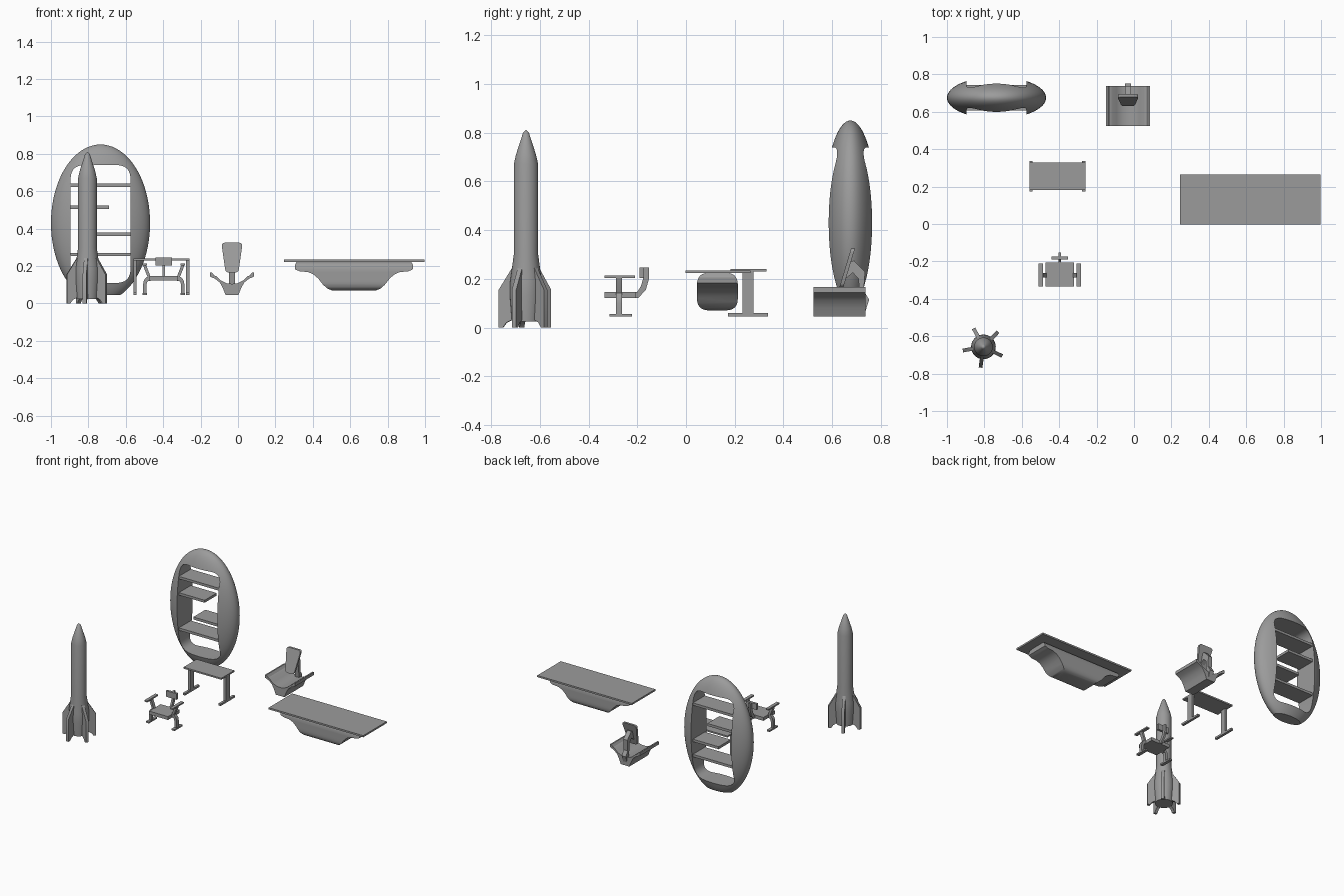
import bpy, bmesh, math
from mathutils import Vector, Matrix

cube = bpy.data.objects.get("Cube")
if cube:
    bpy.data.objects.remove(cube, do_unlink=True)

grey = bpy.data.materials.new("mid_grey")
grey.use_nodes = True
grey.diffuse_color = (0.33, 0.33, 0.33, 1)
grey.node_tree.nodes["Principled BSDF"].inputs["Base Color"].default_value = (0.33, 0.33, 0.33, 1)


def finish(name, bm, smooth=True):
    bmesh.ops.recalc_face_normals(bm, faces=bm.faces[:])
    mesh = bpy.data.meshes.new(name)
    bm.to_mesh(mesh)
    bm.free()
    mesh.materials.append(grey)
    ob = bpy.data.objects.new(name, mesh)
    bpy.context.collection.objects.link(ob)
    if smooth:
        shade(ob)
    return ob


def shade(ob):
    bpy.ops.object.select_all(action='DESELECT')
    ob.select_set(True)
    bpy.context.view_layer.objects.active = ob
    bpy.ops.object.shade_smooth_by_angle(angle=math.radians(32))


def soften(pts, r, steps=5):
    """Round every corner of a closed outline."""
    out = []
    for i, p in enumerate(pts):
        p, a, b = Vector(p), Vector(pts[i - 1]), Vector(pts[(i + 1) % len(pts)])
        s = p + (a - p).normalized() * min(r, (a - p).length * 0.49)
        e = p + (b - p).normalized() * min(r, (b - p).length * 0.49)
        for k in range(steps + 1):
            t = k / steps
            out.append(s * (1 - t) ** 2 + p * 2 * t * (1 - t) + e * t * t)
    return out


def rect(u0, u1, v0, v1):
    return [(u0, v0), (u1, v0), (u1, v1), (u0, v1)]


def prism(name, pts, axis, lo, hi):
    """Extrude an outline along x (outline in y, z) or along y (outline in x, z)."""
    bm = bmesh.new()
    place = (lambda p, d: (d, p[0], p[1])) if axis == 'x' else (lambda p, d: (p[0], d, p[1]))
    face = bm.faces.new([bm.verts.new(place(p, lo)) for p in pts])
    ext = bmesh.ops.extrude_face_region(bm, geom=[face])
    step = Vector(place((0, 0), hi - lo))
    bmesh.ops.translate(bm, vec=step, verts=[g for g in ext["geom"] if isinstance(g, bmesh.types.BMVert)])
    return finish(name, bm)


def box(name, x0, x1, y0, y1, z0, z1):
    return prism(name, rect(x0, x1, z0, z1), 'y', y0, y1)


def boolean(ob, cutter, operation):
    cutter.hide_render = True
    mod = ob.modifiers.new("shape", 'BOOLEAN')
    mod.object, mod.operation, mod.solver = cutter, operation, 'EXACT'
    bpy.context.view_layer.objects.active = ob
    bpy.ops.object.modifier_apply(modifier=mod.name)
    bpy.data.objects.remove(cutter, do_unlink=True)
    shade(ob)


def mirror_outline(half, cx):
    """Complete an outline given as offsets from the centre line."""
    return [(cx - u, v) for u, v in half] + [(cx + u, v) for u, v in reversed(half)]


# Rocket body, turned from a profile
RX, RY = -0.805, -0.657
bm = bmesh.new()
profile = [(0, .025), (.058, .025), (.066, .13), (.065, .19), (.05, .3), (.05, .67),
           (.041, .71), (.012, .8), (0, .812)]
vs = [bm.verts.new((r, 0, z)) for r, z in profile]
edges = [bm.edges.new(pair) for pair in zip(vs, vs[1:])]
bmesh.ops.spin(bm, geom=vs + edges, cent=(0, 0, 0), axis=(0, 0, 1), angle=math.tau, steps=32)
bmesh.ops.remove_doubles(bm, verts=bm.verts[:], dist=0.0005)
rocket = finish("rocket_body", bm)
rocket.location = (RX, RY, 0)

# Five rocket fins
for i in range(5):
    fin = prism(f"rocket_fin_{i + 1}", [(.04, .04), (.08, .02), (.095, 0), (.112, 0), (.112, .155), (.05, .255), (.04, .255)],
                'y', -.01, .01)
    fin.location = (RX, RY, 0)
    fin.rotation_euler.z = math.radians(262 + 72 * i)

# Egg shaped shelf frame: ellipsoid with a flat foot and a rounded opening
SX, SY = -0.735, 0.675
bm = bmesh.new()
bmesh.ops.create_uvsphere(bm, u_segments=64, v_segments=40, radius=1)
bmesh.ops.transform(bm, verts=bm.verts[:],
                    matrix=Matrix.Translation((SX, SY, .43)) @ Matrix.Diagonal((.265, .112, .42, 1)))
cut = bmesh.ops.bisect_plane(bm, geom=bm.verts[:] + bm.edges[:] + bm.faces[:], plane_co=(0, 0, .045),
                             plane_no=(0, 0, -1), clear_outer=True)
bmesh.ops.contextual_create(bm, geom=[g for g in cut["geom_cut"] if isinstance(g, bmesh.types.BMEdge)])
frame = finish("shelf_frame", bm)
opening = prism("opening_cutter", soften(rect(-.895, -.575, .11, .74), .075, 8), 'y', SY - .3, SY + .3)
boolean(frame, opening, 'DIFFERENCE')

# Shelves, two full width and two half width
for i, (x0, x1, z) in enumerate([(-.9, -.57, .632), (-.9, -.69, .515), (-.78, -.57, .371), (-.9, -.57, .262)]):
    box(f"shelf_{i + 1}", x0, x1, SY - .068, SY + .068, z - .009, z + .009)

# Small desk with T shaped legs
box("desk_top", -.56, -.26, .182, .33, .23, .241)
for side, x in (("right", -.551), ("left", -.268)):
    box(f"desk_leg_{side}", x - .009, x + .009, .233, .277, .055, .232)
    box(f"desk_foot_{side}", x - .009, x + .009, .173, .337, .045, .059)

# Small chair: seat, backrest and curved spine
CX = -0.397
box("chair_seat", CX - .075, CX + .075, -.335, -.205, .122, .146)
box("chair_backrest", CX - .043, CX + .043, -.19, -.173, .203, .246)
spine = [(-.22, .122), (-.195, .122), (-.165, .155), (-.152, .2), (-.152, .246), (-.175, .246),
         (-.175, .205), (-.185, .17), (-.2, .146), (-.22, .146)]
prism("chair_spine", spine, 'x', CX - .007, CX + .007)

# Chair arms, struts, bent legs and feet, on both sides
leg = [(.07, .142), (.09, .142), (.106, .125), (.111, .1), (.111, .05), (.093, .05),
       (.093, .1), (.087, .118), (.07, .122)]
strut = [(.07, .142), (.092, .2), (.11, .21), (.106, .19), (.084, .137)]
for side, s in (("right", -1), ("left", 1)):
    a, b = sorted((CX + s * .09, CX + s * .113))
    box(f"chair_arm_{side}", a, b, -.335, -.21, .204, .214)
    box(f"chair_foot_{side}", a, b, -.315, -.222, .045, .056)
    prism(f"chair_leg_{side}", [(CX + s * u, v) for u, v in leg], 'y', -.287, -.263)
    prism(f"chair_strut_{side}", [(CX + s * u, v) for u, v in strut], 'y', -.287, -.263)

# Lounge chair shell: winged profile extruded front to back
LX = -0.032
shell = [(0, .105), (.03, .108), (.06, .123), (.083, .146), (.095, .15), (.108, .166), (.118, .166),
         (.118, .144), (.09, .132), (.065, .112), (.048, .08), (.034, .045)]
prism("lounge_shell", mirror_outline(shell, LX)[:-1], 'y', .523, .738)

# Lounge chair tilted backrest and bent stem behind it
back = prism("lounge_backrest", soften([(LX - .034, .165), (LX + .034, .165), (LX + .057, .325), (LX - .057, .325)], .02),
             'y', .63, .646)
for v in back.data.vertices:
    v.co.y += (v.co.z - .165) * .3
stem = [(.655, .2), (.675, .27), (.69, .275), (.735, .228), (.73, .15), (.752, .115),
        (.738, .07), (.722, .08), (.712, .15), (.708, .2), (.685, .225)]
prism("lounge_stem", stem, 'x', LX - .016, LX + .016)

# Large table: thin top on a flared, rounded pedestal
box("table_top", .245, .997, -.002, .265, .223, .235)
half = [(.305, .225), (.316, .205), (.314, .182), (.29, .172), (.245, .168), (.215, .155),
        (.19, .132), (.165, .1), (.142, .08), (.118, .07)]
pedestal = prism("table_pedestal", mirror_outline(half, .62), 'y', 0, .26)
section = prism("section_cutter", soften(rect(.045, .213, .0701, .2249), .05, 6), 'x', .2, 1.1)
boolean(pedestal, section, 'INTERSECT')
